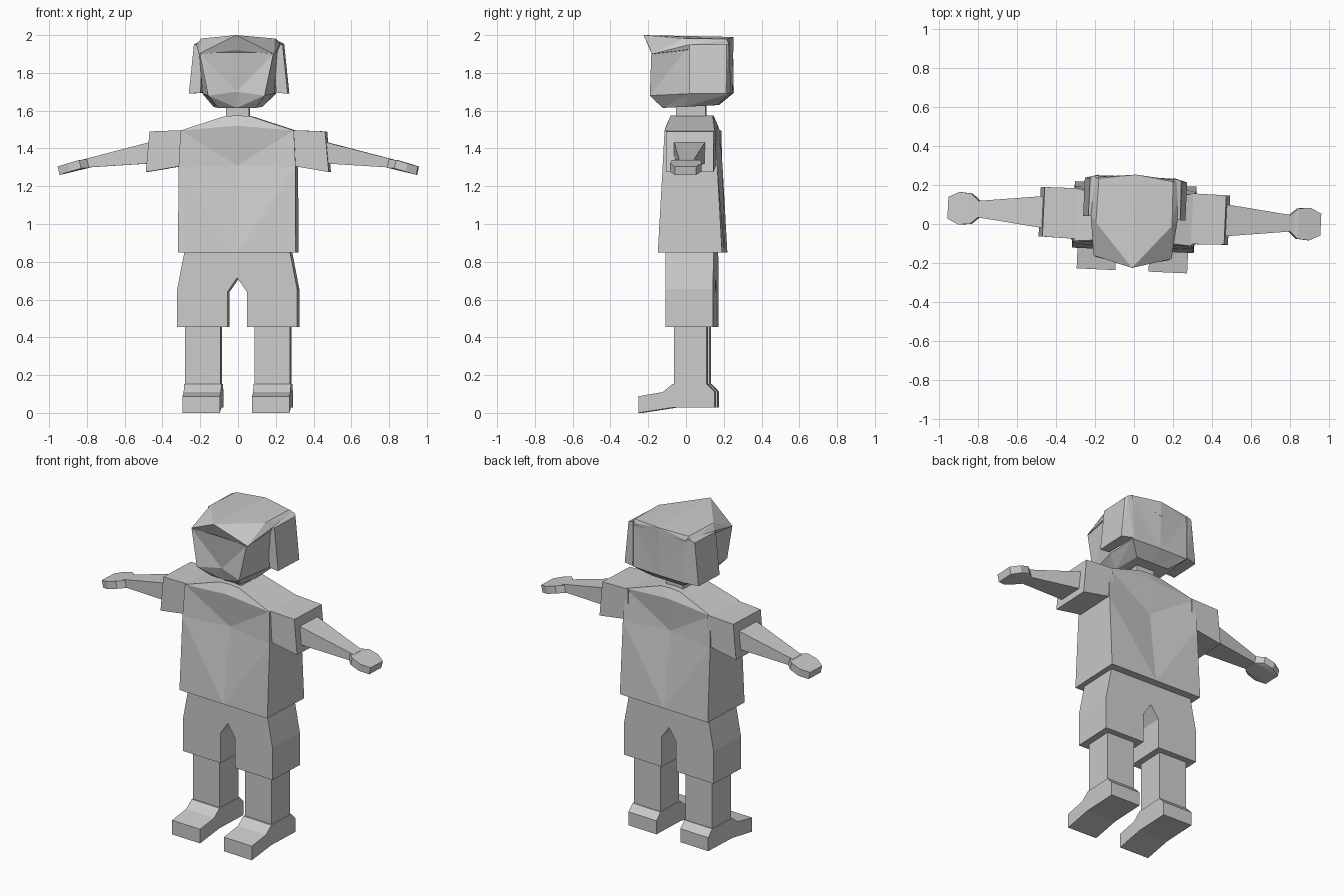
import bpy, bmesh, math

if "Cube" in bpy.data.objects:
    bpy.data.objects.remove(bpy.data.objects["Cube"])

YAW = math.radians(-2.6)   # the whole figure is turned slightly
grey = bpy.data.materials.new("plain grey")
grey.diffuse_color = (0.6, 0.6, 0.6, 1)
grey.use_nodes = True
grey.node_tree.nodes["Principled BSDF"].inputs["Base Color"].default_value = grey.diffuse_color


def finish(name, bm, mirror):
    bmesh.ops.recalc_face_normals(bm, faces=bm.faces)
    mesh = bpy.data.meshes.new(name)
    bm.to_mesh(mesh)
    bm.free()
    mesh.materials.append(grey)
    ob = bpy.data.objects.new(name, mesh)
    bpy.context.collection.objects.link(ob)
    ob.rotation_euler.z = YAW
    if mirror:
        mod = ob.modifiers.new("mirror", 'MIRROR')
        mod.use_clip = True
    return ob


def hull(name, pts, mirror=True):
    """Convex solid around a few corner points."""
    bm = bmesh.new()
    for p in pts:
        bm.verts.new(p)
    bmesh.ops.convex_hull(bm, input=bm.verts)
    bmesh.ops.dissolve_limit(bm, angle_limit=0.02, verts=bm.verts, edges=bm.edges)
    return finish(name, bm, mirror)


def span(x, y0, y1, z0, z1):
    """Rectangular section across x."""
    return [(x, y, z) for y in (y0, y1) for z in (z0, z1)]


def box(name, x0, x1, y0, y1, z0, z1, mirror=True):
    return hull(name, span(x0, y0, y1, z0, z1) + span(x1, y0, y1, z0, z1), mirror)


def half_loft(name, rings):
    """Half body from front centre round to back centre, mirrored over x."""
    bm = bmesh.new()
    rows = [[bm.verts.new(p) for p in r] for r in rings]
    n = len(rings[0])
    for a, b in zip(rows, rows[1:]):
        for i in range(n - 1):
            if i < n - 2:
                bm.faces.new((a[i], a[i + 1], b[i + 1]))
                bm.faces.new((a[i], b[i + 1], b[i]))
            else:
                bm.faces.new((a[i + 1], a[i], b[i]))
                bm.faces.new((a[i + 1], b[i], b[i + 1]))
    bm.faces.new(rows[0])
    bm.faces.new(rows[-1])
    bmesh.ops.dissolve_limit(bm, angle_limit=0.02, verts=bm.verts, edges=bm.edges)
    return finish(name, bm, True)


def prism(name, profile, axis, lo, hi, mirror=True):
    """Extrude a profile: axis 'x' takes (y, z) points, axis 'y' takes (x, z)."""
    bm = bmesh.new()
    put = (lambda p, t: (t, p[0], p[1])) if axis == 'x' else (lambda p, t: (p[0], t, p[1]))
    a = [bm.verts.new(put(p, lo)) for p in profile]
    b = [bm.verts.new(put(p, hi)) for p in profile]
    bm.faces.new(a)
    bm.faces.new(b)
    for i in range(len(a)):
        j = (i + 1) % len(a)
        bm.faces.new((a[i], a[j], b[j], b[i]))
    return finish(name, bm, mirror)


# Shirt: hem, chest with dented centre, shoulders, collar
half_loft("shirt", [
    [(0, -.135, .85), (.312, -.135, .85), (.312, .205, .85), (0, .205, .85)],
    [(0, -.075, 1.31), (.31, -.11, 1.30), (.31, .18, 1.30), (0, .145, 1.31)],
    [(0, -.105, 1.52), (.30, -.10, 1.495), (.30, .165, 1.495), (0, .17, 1.52)],
    [(0, -.08, 1.575), (.07, -.08, 1.57), (.07, .145, 1.57), (0, .145, 1.575)],
])
hull("sleeve", span(.28, -.09, .17, 1.31, 1.497)
     + [(x, y, z) for x, z in ((.465, 1.49), (.485, 1.275)) for y in (-.085, .168)])

# Arms and hands
hull("arm", span(.44, -.045, .125, 1.322, 1.44) + span(.82, 0, .08, 1.298, 1.342))
outline = [(.80, .043), (.84, .078), (.90, .083), (.955, .056)]
hull("hand", [(x - (.01 if t else 0), .04 + s * w, 1.342 - max(0, x - .83) * .3 - t)
              for x, w in outline for s in (-1, 1) for t in (0, .044)])

# Shorts
prism("shorts", [(0, .85), (.28, .85), (.29, .80), (.318, .655), (.318, .455),
                 (.052, .455), (.052, .64), (0, .715)], 'y', -.095, .158)

# Legs and shoes
box("leg", .09, .278, -.052, .12, .13, .47)
prism("shoe", [(-.24, 0), (-.24, .088), (-.11, .11), (-.06, .152), (.125, .152),
               (.163, .112), (.163, .028), (-.06, .028)], 'x', .085, .283)

# Neck and head
box("neck", -.06, .06, -.05, .105, 1.54, 1.65, False)
half_loft("head", [
    [(0, -.12, 1.615), (.10, -.12, 1.615), (.13, 0, 1.62), (.11, .17, 1.63), (0, .17, 1.63)],
    [(0, -.15, 1.70), (.15, -.185, 1.68), (.19, .03, 1.69), (.19, .24, 1.69), (0, .245, 1.69)],
    [(0, -.18, 1.92), (.195, -.175, 1.90), (.21, .03, 1.95), (.20, .235, 1.95), (0, .25, 1.95)],
])

# Hair: side slabs and a cap with a pointed front
hull("side_hair", [(x, y, z) for y in (.03, .225) for x, z in
                   ((.19, 1.95), (.235, 1.95), (.20, 1.695), (.262, 1.69))]
     + [(.19, .24, 1.97), (.225, .235, 1.96), (.19, .245, 1.695)])
hull("hair_cap", [(0, -.225, 2.0), (0, -.19, 1.92), (0, .253, 1.99), (0, .25, 1.9)]
     + [(s * x, y, z) for s in (-1, 1) for x, y, z in
        ((.2, -.17, 1.90), (.195, 0, 1.982), (.222, .03, 1.95),
         (.19, .225, 1.98), (.225, .23, 1.95))], False)
